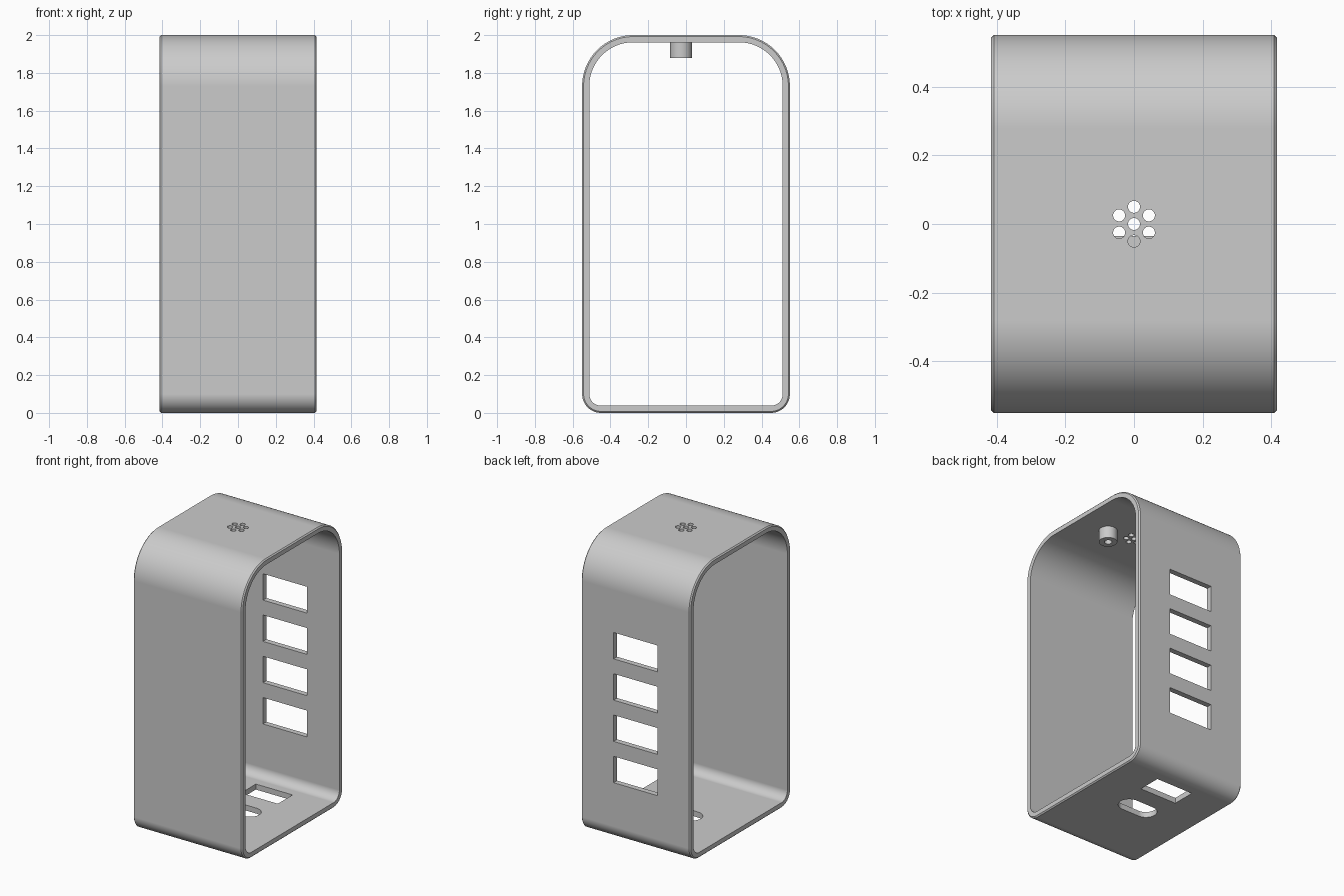
import bpy, bmesh
from math import pi, cos, sin
from mathutils import Matrix

if "Cube" in bpy.data.objects:
    bpy.data.objects.remove(bpy.data.objects["Cube"])

HALF_W, HALF_D, HEIGHT, WALL, CHAMFER = 0.416, 0.55, 2.0, 0.038, 0.008

grey = bpy.data.materials.new("light grey")
grey.use_nodes = True
grey.diffuse_color = (0.6, 0.6, 0.6, 1)
grey.node_tree.nodes["Principled BSDF"].inputs["Base Color"].default_value = (0.6, 0.6, 0.6, 1)


def make_object(name, bm):
    bmesh.ops.recalc_face_normals(bm, faces=bm.faces)
    mesh = bpy.data.meshes.new(name)
    bm.to_mesh(mesh)
    bm.free()
    mesh.materials.append(grey)
    obj = bpy.data.objects.new(name, mesh)
    bpy.context.collection.objects.link(obj)
    return obj


def outline(inset, steps=24):
    """Rounded rectangle in y-z with large top and small bottom corners."""
    points = []
    for i, radius in enumerate((0.27, 0.27, 0.1, 0.1)):
        side = 1 if i in (0, 3) else -1
        cy = side * (HALF_D - radius)
        cz = HEIGHT - radius if i < 2 else radius
        for k in range(steps + 1):
            a = (i + k / steps) * pi / 2
            r = radius - inset
            points.append((cy + r * cos(a), cz + r * sin(a)))
    return points


def add_box(bm, centre, size):
    bmesh.ops.create_cube(bm, matrix=Matrix.Translation(centre) @ Matrix.Diagonal((*size, 1)))


def add_cylinder(bm, centre, radius, height, sides=32):
    bmesh.ops.create_cone(bm, cap_ends=True, segments=sides, radius1=radius, radius2=radius,
                          depth=height, matrix=Matrix.Translation(centre))


def cut(obj, bm):
    cutter = make_object("cutter", bm)
    cutter.hide_render = True
    mod = obj.modifiers.new("openings", 'BOOLEAN')
    mod.object, mod.operation, mod.solver = cutter, 'DIFFERENCE', 'EXACT'
    activate(obj)
    bpy.ops.object.modifier_apply(modifier=mod.name)
    bpy.data.objects.remove(cutter)


def activate(obj):
    bpy.ops.object.select_all(action='DESELECT')
    obj.select_set(True)
    bpy.context.view_layer.objects.active = obj


def smooth(obj):
    activate(obj)
    bpy.ops.object.shade_smooth_by_angle(angle=pi / 6)
    mod = obj.modifiers.new("even shading", 'WEIGHTED_NORMAL')
    mod.keep_sharp = True


# Housing: closed band, open at both sides, with a chamfered outer rim
bm = bmesh.new()
rim = [(HALF_W - CHAMFER, 0), (HALF_W, CHAMFER), (HALF_W, WALL)]
sections = rim + [(-x, inset) for x, inset in reversed(rim)]
rings = [[bm.verts.new((x, y, z)) for y, z in outline(inset)] for x, inset in sections]
for a, b in zip(rings, rings[1:] + rings[:1]):
    for i in range(len(a)):
        j = (i + 1) % len(a)
        bm.faces.new((a[i], a[j], b[j], b[i]))
housing = make_object("housing", bm)

# Four windows in the back wall and a rectangular opening in the floor
bm = bmesh.new()
for i in range(4):
    add_box(bm, (0, HALF_D, 0.492 + 0.285 * i), (0.335, 0.2, 0.182))
add_box(bm, (0, 0.315, 0), (0.28, 0.16, 0.2))
# Cluster of seven round holes in the top
add_cylinder(bm, (0, 0, HEIGHT), 0.0175, 0.2)
for i in range(6):
    a = pi / 6 + i * pi / 3
    add_cylinder(bm, (0.05 * cos(a), 0.05 * sin(a), HEIGHT), 0.0175, 0.2)
# Rounded slot in the floor
slot = []
for end in (1, -1):
    for k in range(17):
        a = -end * pi / 2 + end * k * pi / 16
        slot.append((end * (0.068 + 0.07 * cos(a)), 0.035 + 0.07 * sin(a)))
slot = slot[:17] + slot[17:]
face = bm.faces.new([bm.verts.new((x, y, -0.1)) for x, y in slot])
top = bmesh.ops.extrude_face_region(bm, geom=[face])
bmesh.ops.translate(bm, vec=(0, 0, 0.2), verts=[v for v in top["geom"] if isinstance(v, bmesh.types.BMVert)])
cut(housing, bm)
smooth(housing)

# Hollow mounting peg under the roof
bm = bmesh.new()
add_cylinder(bm, (0.19, -0.026, 1.925), 0.058, 0.09, 48)
peg = make_object("mounting_peg", bm)
bm = bmesh.new()
add_cylinder(bm, (0.19, -0.026, 1.90), 0.024, 0.1)
cut(peg, bm)
smooth(peg)
